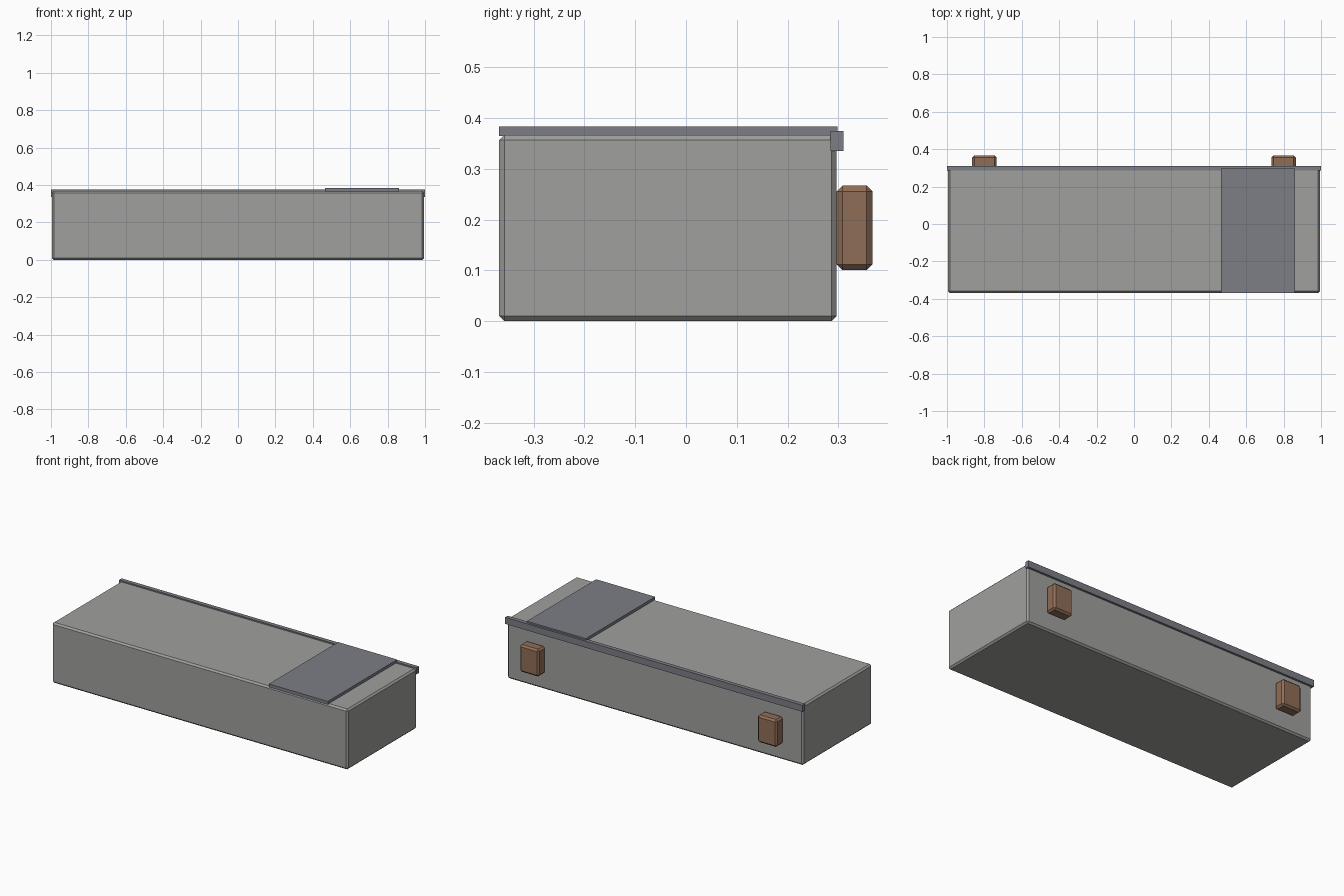
import bpy

cube = bpy.data.objects.get("Cube")
if cube:
    bpy.data.objects.remove(cube, do_unlink=True)


def material(name, rgb):
    mat = bpy.data.materials.new(name)
    mat.use_nodes = True
    color = (*rgb, 1.0)
    mat.diffuse_color = color
    mat.node_tree.nodes["Principled BSDF"].inputs["Base Color"].default_value = color
    return mat


def box(name, low, high, mat, bevel=0.0):
    """Box between two corners, with an optional flat chamfer."""
    center = [(a + b) / 2 for a, b in zip(low, high)]
    bpy.ops.mesh.primitive_cube_add(size=1, location=center)
    obj = bpy.context.object
    obj.name = name
    obj.scale = [b - a for a, b in zip(low, high)]
    bpy.ops.object.transform_apply(location=False, rotation=False, scale=True)
    obj.data.materials.append(mat)
    if bevel:
        mod = obj.modifiers.new("chamfer", "BEVEL")
        mod.width = bevel
        mod.segments = 1
    return obj


stone = material("warm grey", (0.35, 0.35, 0.34))
metal = material("blue grey", (0.2, 0.21, 0.235))
leather = material("brown", (0.28, 0.155, 0.096))

# Main slab
box("body", (-0.995, -0.368, 0), (0.995, 0.297, 0.367), stone, 0.01)

# Strip along the upper back edge
box("back_rail", (-1, 0.285, 0.335), (1, 0.31, 0.375), metal)

# Raised band across the top
box("top_band", (0.465, -0.368, 0.365), (0.862, 0.298, 0.384), metal)

# Pair of blocks on the back
for side, x in (("right", -0.8), ("left", 0.8)):
    box(side + "_back_block", (x - 0.065, 0.297, 0.101),
        (x + 0.065, 0.367, 0.267), leather, 0.011)
